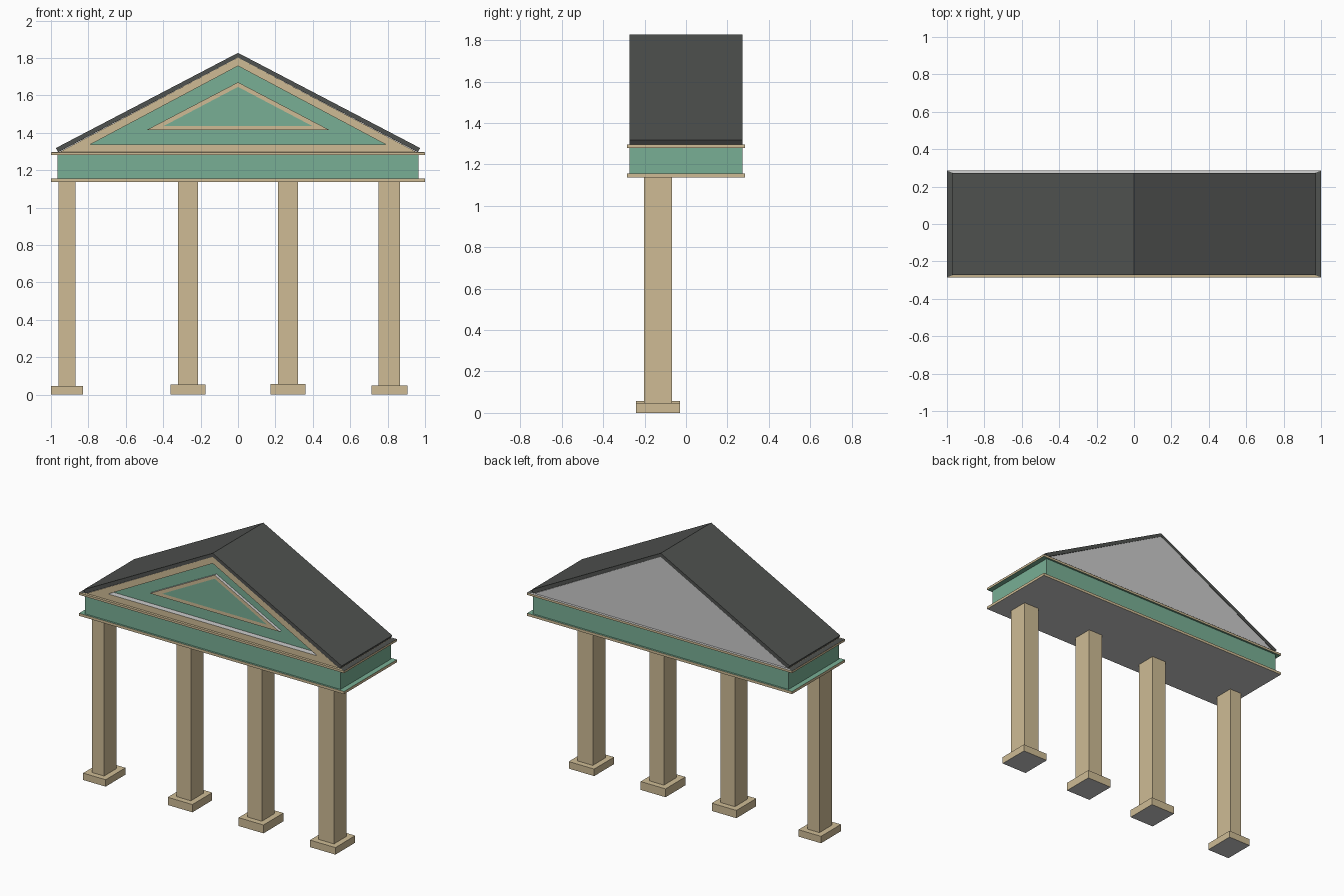
import bpy
import bmesh

default_cube = bpy.data.objects.get("Cube")
if default_cube:
    bpy.data.objects.remove(default_cube)


def make_material(name, color):
    mat = bpy.data.materials.new(name)
    mat.use_nodes = True
    mat.diffuse_color = color
    bsdf = mat.node_tree.nodes["Principled BSDF"]
    bsdf.inputs["Base Color"].default_value = color
    bsdf.inputs["Roughness"].default_value = 0.8
    return mat


# Slot 0 stays empty so that bare faces remain plain grey
PLAIN, STONE, GREEN, SLATE = range(4)
SLOTS = [
    None,
    make_material("stone", (0.62, 0.50, 0.30, 1)),
    make_material("green_paint", (0.19, 0.43, 0.30, 1)),
    make_material("slate", (0.08, 0.085, 0.08, 1)),
]


def finish(name, bm):
    bmesh.ops.recalc_face_normals(bm, faces=bm.faces)
    mesh = bpy.data.meshes.new(name)
    for mat in SLOTS:
        mesh.materials.append(mat)
    bm.to_mesh(mesh)
    bm.free()
    obj = bpy.data.objects.new(name, mesh)
    bpy.context.collection.objects.link(obj)
    return obj


def box(name, center, half, z0, z1, side, top=None, bottom=None):
    """Upright box with separate side, top and bottom colours."""
    bm = bmesh.new()
    bmesh.ops.create_cube(bm, size=2)
    for v in bm.verts:
        v.co.x = center[0] + v.co.x * half[0]
        v.co.y = center[1] + v.co.y * half[1]
        v.co.z = z1 if v.co.z > 0 else z0
    bm.normal_update()
    for f in bm.faces:
        f.material_index = side
        if f.normal.z > 0.5 and top is not None:
            f.material_index = top
        elif f.normal.z < -0.5 and bottom is not None:
            f.material_index = bottom
    return finish(name, bm)


def stepped_triangle(name, rings, bands, front):
    """Join triangles (half width, base z, apex z, y) one after another."""
    bm = bmesh.new()
    loops = [[bm.verts.new(p) for p in ((-w, y, z), (w, y, z), (0, y, apex))]
             for w, z, apex, y in rings]
    bm.faces.new(loops[0]).material_index = PLAIN
    for a, b, slot in zip(loops, loops[1:], bands):
        for i in range(3):
            j = (i + 1) % 3
            bm.faces.new((a[i], a[j], b[j], b[i])).material_index = slot
    bm.faces.new(loops[-1]).material_index = front
    return finish(name, bm)


DEPTH = 0.272          # half depth of frieze and roof
LEDGE = (1.0, 0.285)   # half size of the ledges
COLUMN_Y = -0.135

# Four square columns on plinths
columns = [
    ("far_right", -0.915, 0.046, 0.085, 0.047),
    ("inner_right", -0.268, 0.054, 0.093, 0.053),
    ("inner_left", 0.268, 0.054, 0.094, 0.057),
    ("far_left", 0.809, 0.058, 0.096, 0.048),
]
for label, x, shaft, plinth, height in columns:
    box(label + "_plinth", (x, COLUMN_Y), (plinth, 0.107), 0, height, STONE, bottom=PLAIN)
    box(label + "_column", (x, COLUMN_Y), (shaft, 0.068), height, 1.137, STONE)

# Painted frieze between two projecting ledges
box("lower_ledge", (0, 0), LEDGE, 1.137, 1.155, STONE, top=GREEN, bottom=PLAIN)
box("frieze", (0, 0), (0.965, DEPTH), 1.155, 1.28, GREEN)
box("upper_ledge", (0, 0), LEDGE, 1.28, 1.295, STONE, bottom=GREEN)

# Mitred cap on the upper ledge: slate at the ends, plain at the back
bm = bmesh.new()
rims = [[bm.verts.new((sx * w, sy * d, z)) for sx, sy in ((-1, -1), (1, -1), (1, 1), (-1, 1))]
        for w, d, z in ((*LEDGE, 1.2955), (0.965, DEPTH, 1.297))]
for i, slot in enumerate((STONE, SLATE, PLAIN, SLATE)):
    j = (i + 1) % 4
    bm.faces.new((rims[0][i], rims[0][j], rims[1][j], rims[1][i])).material_index = slot
finish("ledge_cap", bm)

# Pediment with a recessed field
FIELD = -DEPTH + 0.04
PANEL = -DEPTH + 0.02
stepped_triangle(
    "pediment",
    [(0.958, 1.295, 1.802, DEPTH), (0.958, 1.295, 1.802, -DEPTH),
     (0.79, 1.337, 1.757, -DEPTH), (0.79, 1.337, 1.757, FIELD)],
    (PLAIN, STONE, PLAIN), GREEN)

# Raised panel with a stone border
stepped_triangle(
    "centre_panel",
    [(0.49, 1.414, 1.67, FIELD + 0.005), (0.49, 1.414, 1.67, PANEL),
     (0.395, 1.437, 1.645, PANEL)],
    (PLAIN, STONE), GREEN)

# Gabled roof slab
bm = bmesh.new()
half = [(0, 1.827), (0.974, 1.318), (0.961, 1.296), (0, 1.802)]
profile = half + [(-x, z) for x, z in half[2:0:-1]]
outline = [bm.verts.new((x, -DEPTH - 0.001, z)) for x, z in profile]
# Each slope is one quad in section, meeting at the ridge
sections = [bm.faces.new([outline[i] for i in ids]) for ids in ((0, 1, 2, 3), (0, 3, 4, 5))]
solid = bmesh.ops.extrude_face_region(bm, geom=sections, use_keep_orig=True)
moved = [g for g in solid["geom"] if isinstance(g, bmesh.types.BMVert)]
bmesh.ops.translate(bm, verts=moved, vec=(0, 2 * DEPTH + 0.002, 0))
for f in bm.faces:
    f.material_index = SLATE
finish("roof", bm)
